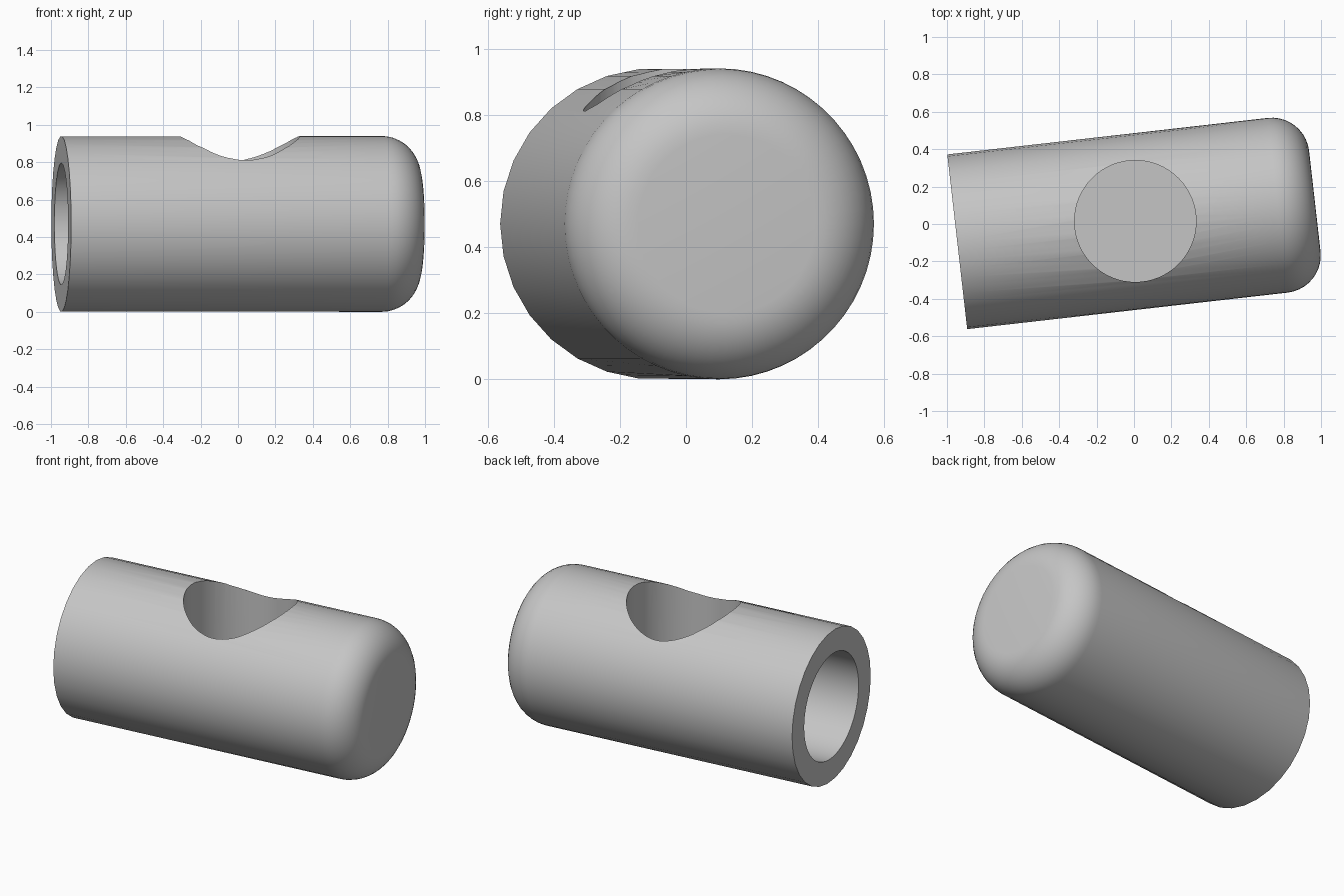
import bpy
import bmesh
from math import sin, cos, pi, radians
from mathutils import Matrix, Vector

cube = bpy.data.objects.get("Cube")
if cube:
    bpy.data.objects.remove(cube, do_unlink=True)

RADIUS, LENGTH, FILLET = 0.47, 1.924, 0.2
BORE_RADIUS, BORE_DEPTH = 0.325, 0.5
SOCKET_FLOOR = 0.44
SIDES = 60
TILT = Matrix.Rotation(radians(6.5), 4, "Z")
OPEN_END = Vector((-0.945, -0.095, RADIUS))

grey = bpy.data.materials.new("satin grey")
grey.use_nodes = True
colour = (0.56, 0.56, 0.56, 1)
grey.diffuse_color = colour
grey.node_tree.nodes["Principled BSDF"].inputs["Base Color"].default_value = colour


def make_object(name, bm):
    bmesh.ops.recalc_face_normals(bm, faces=bm.faces)
    mesh = bpy.data.meshes.new(name)
    bm.to_mesh(mesh)
    bm.free()
    mesh.materials.append(grey)
    obj = bpy.data.objects.new(name, mesh)
    bpy.context.collection.objects.link(obj)
    return obj


def cylinder_cutter(name, radius, depth, matrix):
    bm = bmesh.new()
    bmesh.ops.create_cone(bm, cap_ends=True, segments=64, radius1=radius,
                          radius2=radius, depth=depth, matrix=matrix)
    obj = make_object(name, bm)
    obj.hide_render = True
    return obj


# Body along local x: coarser open end, rounded closed end
profile = [(0, RADIUS)]
steps = 10
for i in range(steps + 1):
    a = pi / 2 * i / steps
    profile.append((LENGTH - FILLET + FILLET * sin(a), RADIUS - FILLET + FILLET * cos(a)))

bm = bmesh.new()
rings = []
for level, (x, r) in enumerate(profile):
    ring = []
    for k in range(SIDES):
        a = 2 * pi * k / SIDES
        # every second point of the open end lies on a chord
        rr = r * cos(2 * pi / SIDES) if level == 0 and k % 2 else r
        ring.append(bm.verts.new((x, rr * cos(a), rr * sin(a))))
    rings.append(ring)
for lower, upper in zip(rings, rings[1:]):
    for k in range(SIDES):
        n = (k + 1) % SIDES
        bm.faces.new((lower[k], lower[n], upper[n], upper[k]))
bm.faces.new(rings[0])
bm.faces.new(rings[-1])
place = Matrix.Translation(OPEN_END) @ TILT
bm.transform(place)
body = make_object("connector_body", bm)

# Blind bore in the open end and blind socket from above
bore = cylinder_cutter("end_bore_cutter", BORE_RADIUS, 2 * BORE_DEPTH,
                       place @ Matrix.Rotation(pi / 2, 4, "Y"))
socket = cylinder_cutter("top_socket_cutter", BORE_RADIUS, 1,
                         Matrix.Translation((0.007, 0.015, SOCKET_FLOOR + 0.5)))

bpy.ops.object.select_all(action="DESELECT")
bpy.context.view_layer.objects.active = body
body.select_set(True)
for cutter in (bore, socket):
    mod = body.modifiers.new("cut", "BOOLEAN")
    mod.operation = "DIFFERENCE"
    mod.solver = "EXACT"
    mod.object = cutter
    bpy.ops.object.modifier_apply(modifier=mod.name)
    bpy.data.objects.remove(cutter, do_unlink=True)

bpy.ops.object.shade_smooth_by_angle(angle=radians(30))
